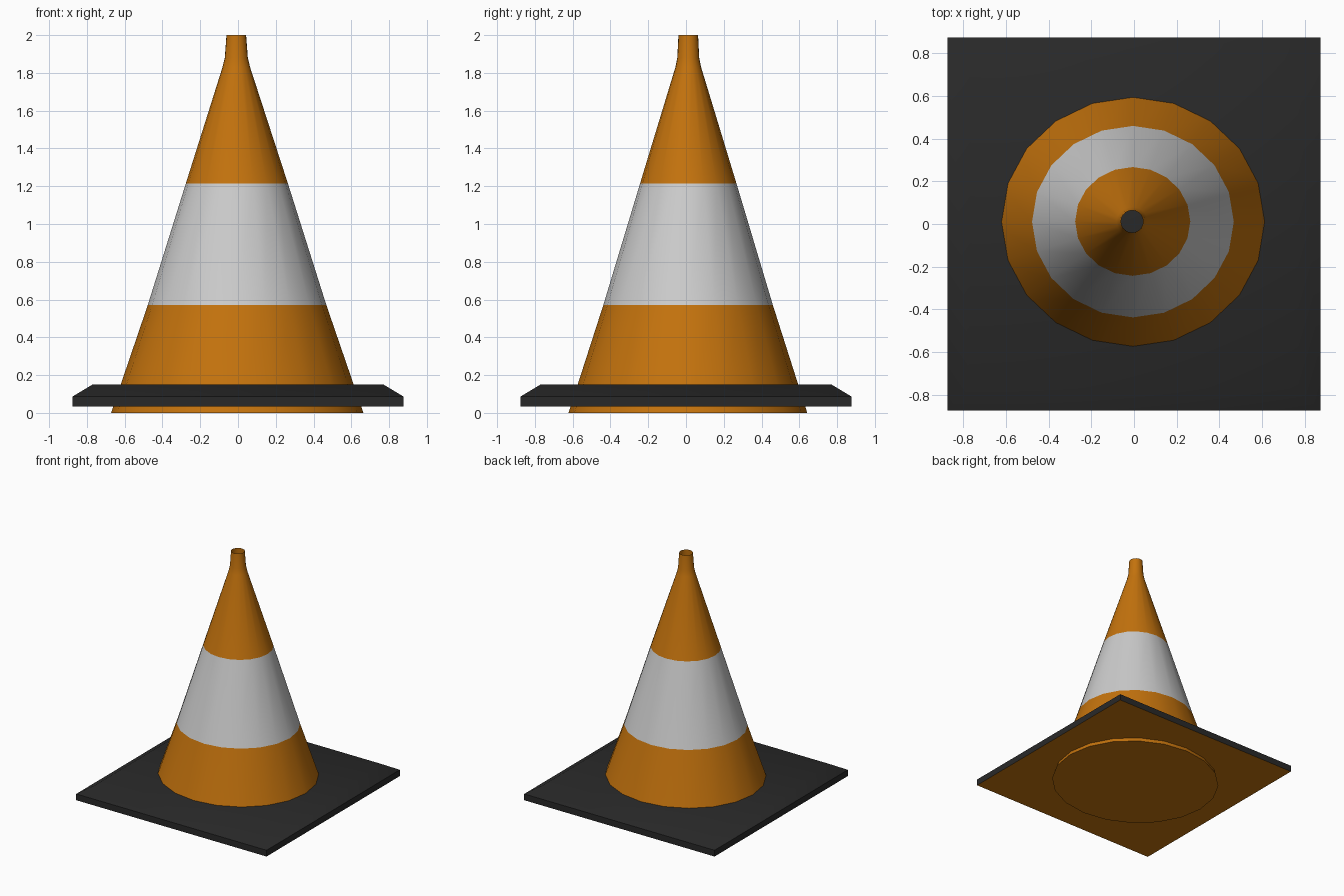
import bpy, bmesh
from math import cos, sin, tau

if "Cube" in bpy.data.objects:
    bpy.data.objects.remove(bpy.data.objects["Cube"])


def material(name, rgb):
    m = bpy.data.materials.new(name)
    m.diffuse_color = (*rgb, 1)
    m.use_nodes = True
    m.node_tree.nodes["Principled BSDF"].inputs["Base Color"].default_value = m.diffuse_color
    return m


orange = material("orange", (0.55, 0.17, 0.004))
white = material("white", (0.8, 0.8, 0.8))
dark = material("dark_rubber", (0.022, 0.022, 0.022))


def loft(name, rings, mats, cap_top, smooth_angle):
    """Skin a stack of rings; each ring is (points, material of the band above it)."""
    bm = bmesh.new()
    loops = [([bm.verts.new(p) for p in pts], mat) for pts, mat in rings]
    for (low, mat), (high, _) in zip(loops, loops[1:]):
        n = len(low)
        for i in range(n):
            j = (i + 1) % n
            bm.faces.new((low[i], low[j], high[j], high[i])).material_index = mat
    bm.faces.new(loops[0][0][::-1]).material_index = 0
    if cap_top:
        bm.faces.new(loops[-1][0]).material_index = loops[-1][1]
    mesh = bpy.data.meshes.new(name)
    bm.to_mesh(mesh)
    bm.free()
    for m in mats:
        mesh.materials.append(m)
    obj = bpy.data.objects.new(name, mesh)
    bpy.context.collection.objects.link(obj)
    bpy.ops.object.select_all(action='DESELECT')
    obj.select_set(True)
    bpy.context.view_layer.objects.active = obj
    bpy.ops.object.shade_smooth_by_angle(angle=smooth_angle)
    return obj


# Cone body: slightly oval, 20 sides, open at the tip, white band in the middle
SIDES = 20


def oval(z, rx, ry, cx, cy):
    return [(cx + rx * cos(tau * i / SIDES), cy + ry * sin(tau * i / SIDES), z)
            for i in range(SIDES)]


profile = [
    (0.0, 0.668, 0.632, -0.004, 0.01, 0),
    (0.57, 0.473, 0.449, -0.005, 0.011, 1),
    (1.215, 0.27, 0.255, -0.006, 0.012, 0),
    (1.83, 0.073, 0.068, -0.009, 0.012, 0),
    (1.88, 0.061, 0.058, -0.009, 0.012, 0),
    (2.0, 0.052, 0.052, -0.009, 0.012, 0),
]
loft("cone_body", [(oval(*p[:5]), p[5]) for p in profile],
     [orange, white], cap_top=False, smooth_angle=0.6)


# Base plate: square slab with a softly shaded chamfer and orange underside
def square(z, h):
    return [(-h, -h, z), (h, -h, z), (h, h, z), (-h, h, z)]


loft("base_plate",
     [(square(0.035, 0.875), 1), (square(0.087, 0.875), 1), (square(0.15, 0.77), 1)],
     [orange, dark], cap_top=True, smooth_angle=0.8)
